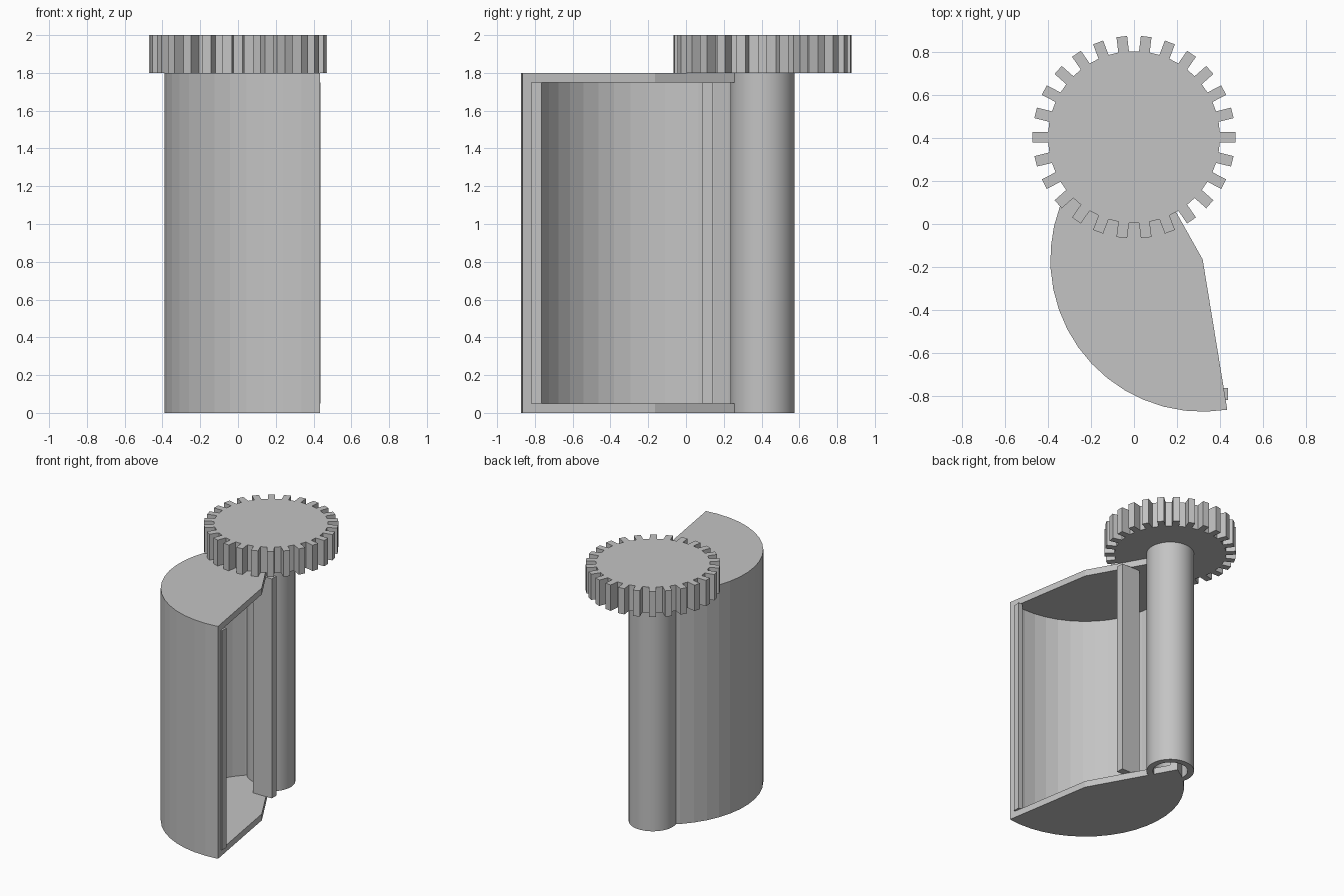
import bpy
import bmesh
from math import sin, cos, pi, radians
from mathutils import Vector

old = bpy.data.objects.get("Cube")
if old:
    bpy.data.objects.remove(old)

# Single grey material
grey = bpy.data.materials.new("plain grey")
grey.use_nodes = True
COLOUR = (0.55, 0.55, 0.55, 1)
grey.diffuse_color = COLOUR
grey.node_tree.nodes["Principled BSDF"].inputs["Base Color"].default_value = COLOUR

HEIGHT, PLATE = 1.8, 0.05
PIVOT = Vector((0, 0.405))       # axis of gear and tube
CORNER = Vector((0.32, -0.165))  # centre of the curved shell
START, SWEEP, STEPS = radians(119.3), radians(160), 20


def polar(centre, radius, angle):
    return centre + radius * Vector((cos(angle), sin(angle)))


def finish(name, bm):
    bmesh.ops.recalc_face_normals(bm, faces=bm.faces)
    mesh = bpy.data.meshes.new(name)
    bm.to_mesh(mesh)
    bm.free()
    mesh.materials.append(grey)
    obj = bpy.data.objects.new(name, mesh)
    bpy.context.collection.objects.link(obj)
    return obj


def prism(name, outline, z0, z1):
    bm = bmesh.new()
    base = bm.faces.new([bm.verts.new((p[0], p[1], z0)) for p in outline])
    top = bmesh.ops.extrude_face_region(bm, geom=[base])
    verts = [v for v in top["geom"] if isinstance(v, bmesh.types.BMVert)]
    bmesh.ops.translate(bm, verts=verts, vec=(0, 0, z1 - z0))
    return finish(name, bm)


def box(name, x0, x1, y0, y1):
    outline = [(x0, y0), (x1, y0), (x1, y1), (x0, y1)]
    return prism(name, outline, PLATE, HEIGHT - PLATE)


def arc(radius):
    return [polar(CORNER, radius, START + SWEEP * i / STEPS) for i in range(STEPS + 1)]


# Curved shell with end plates, hollowed through its two flat sides
shell = prism("curved_shell", [CORNER] + arc(0.71), 0, HEIGHT)
inner = arc(0.653)
end = START + SWEEP
before = inner[0] + 0.2 * Vector((sin(START), -cos(START)))
after = inner[-1] + 0.2 * Vector((-sin(end), cos(end)))
cutter = prism("shell_cutter", [before] + inner + [after, CORNER + Vector((0.3, 0.05))],
               PLATE, HEIGHT - PLATE)
cutter.hide_render = True
cut = shell.modifiers.new("hollow", "BOOLEAN")
cut.operation = "DIFFERENCE"
cut.solver = "EXACT"
cut.object = cutter
hollow = bpy.data.meshes.new_from_object(shell.evaluated_get(bpy.context.evaluated_depsgraph_get()))
shell.modifiers.clear()
shell.data = hollow
bpy.data.objects.remove(cutter)

# Sealing strips at both edges of the opening
box("pivot_side_bar", 0.07, 0.23, 0.085, 0.143)
box("outer_edge_lip", 0.405, 0.438, -0.82, -0.765)

# Hollow pivot tube
bm = bmesh.new()
section = [(0.125, 0), (0.17, 0), (0.17, HEIGHT), (0.125, HEIGHT)]
ring = [bm.verts.new((PIVOT.x + r, PIVOT.y, z)) for r, z in section]
edges = [bm.edges.new((ring[i], ring[(i + 1) % 4])) for i in range(4)]
bmesh.ops.spin(bm, geom=ring + edges, cent=(*PIVOT, 0), axis=(0, 0, 1),
               angle=2 * pi, steps=48)
bmesh.ops.remove_doubles(bm, verts=bm.verts, dist=0.0005)
tube = finish("pivot_tube", bm)
bpy.ops.object.select_all(action="DESELECT")
tube.select_set(True)
bpy.context.view_layer.objects.active = tube
bpy.ops.object.shade_smooth_by_angle(angle=radians(30))

# Gear with straight-sided teeth
TEETH, ROOT, TIP, HALF = 26, 0.4, 0.472, 0.025
outline = []
for i in range(TEETH):
    a = 2 * pi * i / TEETH
    out, side = Vector((cos(a), sin(a))), Vector((-sin(a), cos(a)))
    for r, s in ((ROOT, -HALF), (TIP, -HALF), (TIP, HALF), (ROOT, HALF)):
        outline.append(PIVOT + out * r + side * s)
    outline.append(polar(PIVOT, ROOT, a + pi / TEETH))
prism("drive_gear", outline, HEIGHT, 2)
